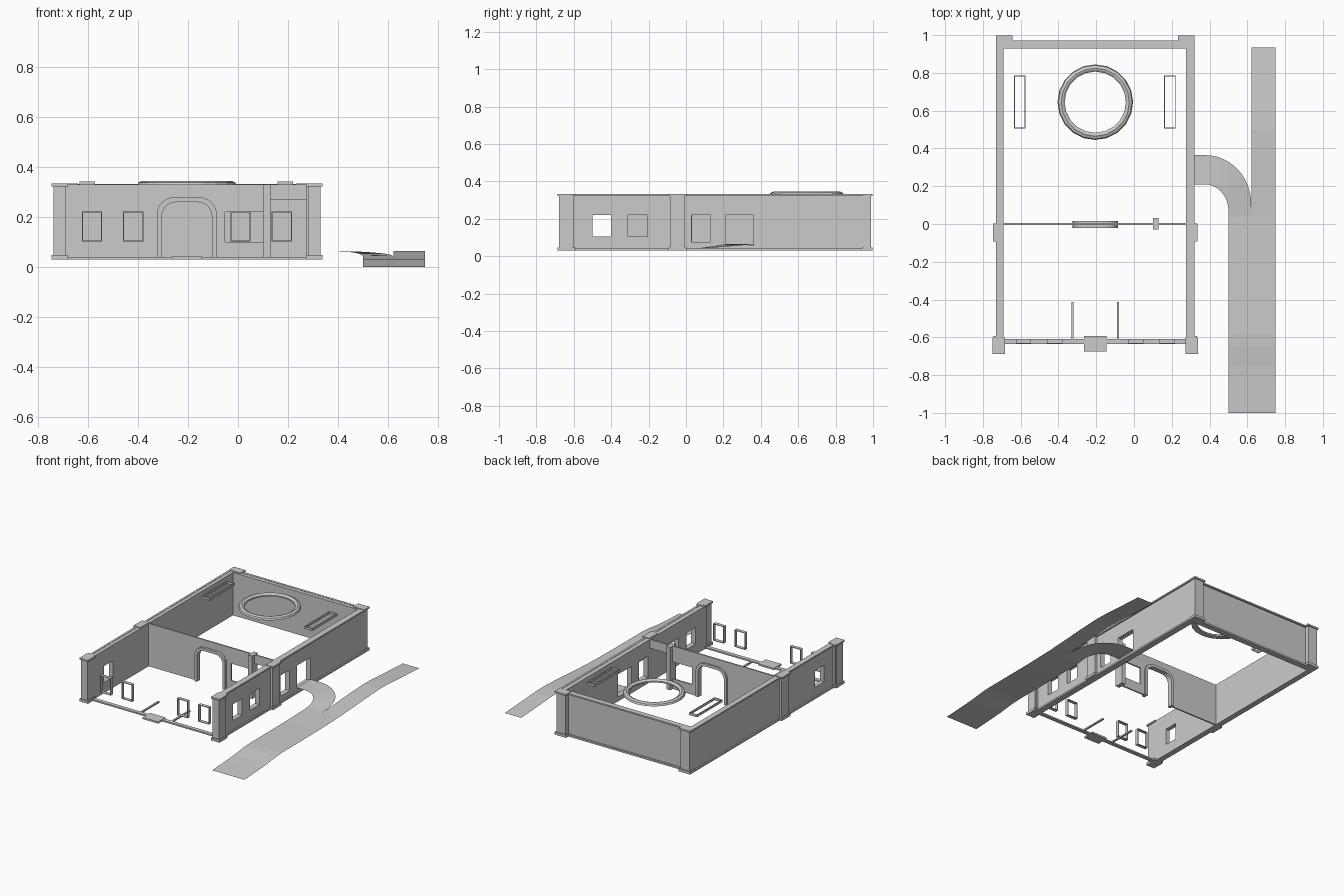
import bpy, bmesh, math
from mathutils import Vector

if "Cube" in bpy.data.objects:
    bpy.data.objects.remove(bpy.data.objects["Cube"])


def finish(name, bm):
    me = bpy.data.meshes.new(name)
    bmesh.ops.recalc_face_normals(bm, faces=bm.faces)
    bm.to_mesh(me)
    bm.free()
    ob = bpy.data.objects.new(name, me)
    bpy.context.collection.objects.link(ob)
    return ob


def box(name, x0, x1, y0, y1, z0, z1):
    bm = bmesh.new()
    bmesh.ops.create_cube(bm, size=1)
    for v in bm.verts:
        v.co = Vector(((x0 + x1) / 2 + v.co.x * (x1 - x0),
                       (y0 + y1) / 2 + v.co.y * (y1 - y0),
                       (z0 + z1) / 2 + v.co.z * (z1 - z0)))
    return finish(name, bm)


def panel(name, axis, lo, hi, u, v, holes=()):
    """Flat slab normal to axis, spanning u and v, with rectangular holes."""
    us = sorted({*u, *[h[i] for h in holes for i in (0, 1)]})
    vs = sorted({*v, *[h[i] for h in holes for i in (2, 3)]})
    mid = (lo + hi) / 2
    bm = bmesh.new()
    place = {'x': lambda a, b: (mid, a, b), 'y': lambda a, b: (a, mid, b),
             'z': lambda a, b: (a, b, mid)}[axis]
    for a, b in zip(us, us[1:]):
        for c, d in zip(vs, vs[1:]):
            cu, cv = (a + b) / 2, (c + d) / 2
            if any(h[0] < cu < h[1] and h[2] < cv < h[3] for h in holes):
                continue
            bm.faces.new([bm.verts.new(place(*p)) for p in ((a, c), (b, c), (b, d), (a, d))])
    bmesh.ops.remove_doubles(bm, verts=bm.verts, dist=1e-5)
    ob = finish(name, bm)
    mod = ob.modifiers.new("thickness", 'SOLIDIFY')
    mod.thickness, mod.offset = hi - lo, 0
    return ob


def prism(name, pts, y0, y1):
    """Extrude an x-z outline along y."""
    bm = bmesh.new()
    a = [bm.verts.new((x, y0, z)) for x, z in pts]
    b = [bm.verts.new((x, y1, z)) for x, z in pts]
    bm.faces.new(a)
    bm.faces.new(b[::-1])
    for i in range(len(a)):
        j = (i + 1) % len(a)
        bm.faces.new((a[i], a[j], b[j], b[i]))
    return finish(name, bm)


def sheet(name, rows):
    """Ribbon through pairs of left and right points."""
    bm = bmesh.new()
    vs = [[bm.verts.new(p) for p in r] for r in rows]
    for r, s in zip(vs, vs[1:]):
        bm.faces.new((r[0], r[1], s[1], s[0]))
    return finish(name, bm)


Z0, Z1, CX = 0.03, 0.33, -0.205
# outer walls
side_window = (-0.5, -0.4, 0.105, 0.22)
panel("left_wall", 'x', -0.72, -0.69, (-0.62, 0.96), (Z0, Z1), [side_window])
panel("right_wall", 'x', 0.275, 0.31, (-0.62, 0.96), (Z0, Z1),
      [side_window, (-0.31, -0.205, 0.105, 0.22),
       (0.03, 0.13, 0.075, 0.22), (0.21, 0.36, 0.06, 0.22)])
box("back_wall", -0.71, 0.30, 0.93, 0.96, Z0, Z1)

# copings and plinths along the walls
for label, z0, z1 in (("coping", 0.322, 0.332), ("plinth", Z0, 0.042)):
    box("left_" + label, -0.73, -0.715, -0.62, 0.97, z0, z1)
    box("right_" + label, 0.305, 0.32, -0.62, 0.97, z0, z1)
    box("back_" + label, -0.72, 0.31, 0.955, 0.972, z0, z1)

# pilasters with base and cap
pilasters = {"front_pilaster": (-0.74, -0.69, -0.68, -0.61),
             "front_return": (-0.735, -0.705, -0.64, -0.6),
             "middle_pilaster": (-0.738, -0.70, -0.085, -0.005),
             "back_pilaster": (-0.722, -0.65, 0.95, 0.99)}
for name, (x0, x1, y0, y1) in pilasters.items():
    for side in ("left", "right"):
        a, b = (x0, x1) if side == "left" else (2 * CX - x1, 2 * CX - x0)
        box(side + "_" + name, a, b, y0, y1, Z0, Z1)
        for part, z0, z1 in (("base", Z0, 0.048), ("cap", 0.322, 0.334)):
            box(f"{side}_{name}_{part}", a - 0.008, b + 0.008, y0 - 0.008, y1 + 0.008, z0, z1)


# dividing wall with arched doorway
def arch(w, top, r):
    pts = [(CX - w, Z0)]
    for k in range(7):
        t = math.pi - k * math.pi / 12
        pts.append((CX - w + r + r * math.cos(t), top - r + r * math.sin(t)))
    return pts + [(2 * CX - x, z) for x, z in reversed(pts)]


outer, inner = arch(0.12, 0.28, 0.07), arch(0.10, 0.26, 0.055)
prism("dividing_wall", [(-0.69, Z0), (-0.69, Z1), (-0.055, Z1), (-0.055, Z0)] + outer[::-1],
      -0.004, 0.006)
prism("arch_frame", outer + inner[::-1], -0.02, 0.016)
panel("hatch_wall", 'y', -0.004, 0.006, (-0.055, 0.105), (Z0, Z1), [(-0.052, 0.1, 0.1, 0.22)])
box("divider_post", 0.1, 0.13, -0.03, 0.032, Z0, Z1)
box("divider_beam", 0.13, 0.275, -0.004, 0.006, 0.268, Z1)

# open front: low sill, doorstep, side rails, window linings
box("front_sill", -0.69, 0.275, -0.635, -0.608, Z0, 0.04)
box("doorstep", CX - 0.06, CX + 0.06, -0.676, -0.594, Z0, 0.042)
for x in (-0.325, -0.085):
    box("entry_rail", x - 0.006, x + 0.006, -0.61, -0.412, Z0, 0.04)
for x in (-0.585, -0.42, 0.01, 0.175):
    panel("window_lining", 'y', -0.632, -0.608, (x - 0.041, x + 0.041), (0.103, 0.222),
          [(x - 0.037, x + 0.037, 0.107, 0.218)])

# roof light ring, 20 sides
bm = bmesh.new()
prof = [(0.2, 0.325), (0.195, 0.338), (0.18, 0.345), (0.172, 0.343), (0.162, 0.335), (0.162, 0.325)]
rings = [[bm.verts.new((CX + r * math.cos(k * math.pi / 10), 0.645 + r * math.sin(k * math.pi / 10), z))
          for k in range(20)] for r, z in prof]
for i in range(len(prof)):
    p, q = rings[i], rings[(i + 1) % len(prof)]
    for k in range(20):
        bm.faces.new((p[k], p[(k + 1) % 20], q[(k + 1) % 20], q[k]))
finish("roof_light_ring", bm)

# narrow skylight frames
for x in (-0.605, 0.19):
    panel("skylight_frame", 'z', 0.325, 0.342, (x - 0.031, x + 0.031), (0.505, 0.785),
          [(x - 0.026, x + 0.026, 0.51, 0.78)])

# sloping ramp, narrower behind the turn-off
slope = [(-1, 0), (-0.85, 0.008), (-0.75, 0.015), (-0.65, 0.027), (-0.58, 0.031), (-0.2, 0.032), (0.04, 0.038)]
sheet("ramp", [((0.5, y, z), (0.75, y, z)) for y, z in slope])
slope = [(0.04, 0.038), (0.2, 0.047), (0.35, 0.057), (0.5, 0.064), (0.6, 0.062), (0.75, 0.052), (0.935, 0.042)]
sheet("rear_ramp", [((0.623, y, z), (0.75, y, z)) for y, z in slope])

# curved path from ramp to side door
rows = [((0.5, 0.038, 0.038), (0.623, 0.038, 0.038))]
for k in range(13):
    t = k * math.pi / 24
    z = 0.043 + 0.021 * math.sin(t)
    rows.append(((0.375 + 0.125 * math.cos(t), 0.07 + 0.14 * math.sin(t), z),
                 (0.375 + 0.245 * math.cos(t), 0.11 + 0.255 * math.sin(t), z)))
rows.append(((0.305, 0.21, 0.065), (0.305, 0.365, 0.065)))
sheet("curved_path", rows)
